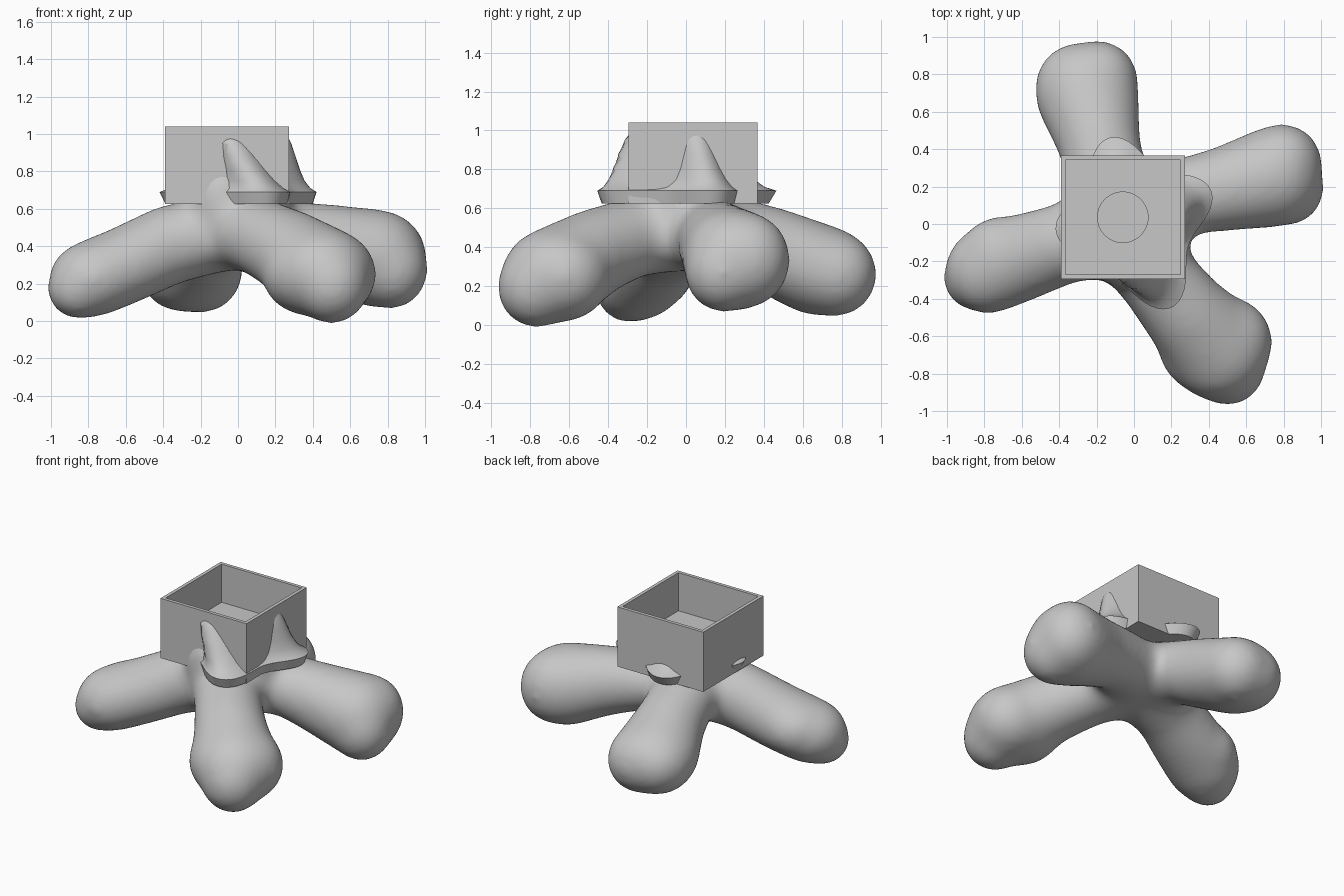
import bpy, bmesh, math
from mathutils import Vector, Matrix

cube = bpy.data.objects.get("Cube")
if cube:
    bpy.data.objects.remove(cube)

grey = bpy.data.materials.new("plain grey")
grey.use_nodes = True
grey.diffuse_color = (0.57, 0.57, 0.57, 1)
grey.node_tree.nodes["Principled BSDF"].inputs["Base Color"].default_value = (0.57, 0.57, 0.57, 1)


def add_object(name, bm):
    bmesh.ops.recalc_face_normals(bm, faces=bm.faces)
    mesh = bpy.data.meshes.new(name)
    bm.to_mesh(mesh)
    bm.free()
    mesh.materials.append(grey)
    obj = bpy.data.objects.new(name, mesh)
    bpy.context.scene.collection.objects.link(obj)
    return obj


def box(name, lo, hi):
    lo, hi = Vector(lo), Vector(hi)
    bm = bmesh.new()
    bmesh.ops.create_cube(bm, size=1, matrix=Matrix.Translation((lo + hi) / 2) @ Matrix.Diagonal((*(hi - lo), 1)))
    return add_object(name, bm)


def cut(obj, cutter):
    mod = obj.modifiers.new("cut", 'BOOLEAN')
    mod.operation = 'DIFFERENCE'
    mod.solver = 'EXACT'
    mod.object = cutter
    cutter.hide_render = True
    cutter.hide_viewport = True
    cutter.display_type = 'WIRE'


def smooth(obj, angle):
    bpy.ops.object.select_all(action='DESELECT')
    obj.select_set(True)
    bpy.context.view_layer.objects.active = obj
    bpy.ops.object.shade_smooth_by_angle(angle=math.radians(angle))


# Legged body: overlapping blobs along each leg, fused and smoothed
# Each station is x, y, z, horizontal radius, vertical radius
root = (-0.04, 0, 0.48, 0.27, 0.18)
legs = [
    [root, (-0.36, -0.1, 0.41, 0.2, 0.2), (-0.6, -0.18, 0.3, 0.22, 0.19), (-0.78, -0.25, 0.225, 0.22, 0.19)],
    [root, (0.12, -0.28, 0.45, 0.2, 0.19), (0.28, -0.48, 0.37, 0.22, 0.21), (0.45, -0.67, 0.26, 0.265, 0.23)],
    [root, (0.27, 0.15, 0.45, 0.19, 0.18), (0.5, 0.19, 0.4, 0.215, 0.21), (0.74, 0.25, 0.335, 0.255, 0.25)],
    [root, (-0.15, 0.26, 0.46, 0.2, 0.18), (-0.19, 0.45, 0.38, 0.21, 0.21), (-0.25, 0.69, 0.28, 0.265, 0.22)],
]
# Blunt feet and the shoulders that rise into the flare
extras = [
    (-0.72, -0.17, 0.27, 0.2, 0.17), (-0.85, -0.29, 0.17, 0.16, 0.15),
    (0.38, -0.65, 0.25, 0.24, 0.21), (0.5, -0.63, 0.25, 0.23, 0.22), (0.5, -0.77, 0.195, 0.19, 0.2),
    (0.79, 0.32, 0.335, 0.205, 0.23), (0.82, 0.19, 0.275, 0.185, 0.2),
    (-0.29, 0.73, 0.265, 0.23, 0.205), (-0.19, 0.77, 0.26, 0.2, 0.205),
    (-0.08, -0.15, 0.64, 0.17, 0.24), (0.11, -0.02, 0.64, 0.16, 0.24),
]
PAD = 0.018
bm = bmesh.new()


def blob(station):
    x, y, z, r, h = station
    bmesh.ops.create_icosphere(
        bm, subdivisions=3, radius=1,
        matrix=Matrix.Translation((x, y, z)) @ Matrix.Diagonal((r + PAD, r + PAD, h + PAD, 1)))


STEPS = 8
for leg in legs:
    for a, b in zip(leg, leg[1:]):
        for i in range(STEPS):
            t = i / STEPS
            blob([p + (q - p) * t for p, q in zip(a, b)])
    blob(leg[-1])
for station in extras:
    blob(station)
body = add_object("legged_body", bm)
mod = body.modifiers.new("fuse", 'REMESH')
mod.mode = 'VOXEL'
mod.voxel_size = 0.02
mod.use_smooth_shade = True
mod = body.modifiers.new("soften", 'SMOOTH')
mod.factor = 0.5
mod.iterations = 75

# Four-lobed flare with a rim, narrowing in a concave sweep
# Each lobe is direction, tip radius, twist toward the top, fade power
lobes = [(-66, 0.49, -34, 1), (24, 0.45, -10, 1), (106, 0.48, 0, 3), (184, 0.42, 0, 3)]
profile = [(0.625, 0.95), (0.69, 1), (0.71, 0.92), (0.75, 0.84), (0.81, 0.77),
           (0.88, 0.71), (0.95, 0.65), (1.02, 0.56)]
SIDES = 96
CORE = 0.3


def reach(angle, z, s):
    radius = CORE * s
    rise = max(0, z - 0.69) / 0.28
    for centre, tip, twist, power in lobes:
        d = (angle - centre - twist * rise + 180) % 360 - 180
        radius += (tip - CORE) * s ** power * math.exp(-(d / 25) ** 2)
    return radius


bm = bmesh.new()
rings = []
for z, s in profile:
    ring = []
    for i in range(SIDES):
        a = 360 * i / SIDES
        r = reach(a, z, s)
        ring.append(bm.verts.new((r * math.cos(math.radians(a)), r * math.sin(math.radians(a)), z)))
    rings.append(ring)
for low, high in zip(rings, rings[1:]):
    for i in range(SIDES):
        j = (i + 1) % SIDES
        bm.faces.new((low[i], low[j], high[j], high[i]))
bm.faces.new(rings[0][::-1])
bm.faces.new(rings[-1])
flare = add_object("lobed_flare", bm)
smooth(flare, 35)

# Square planter box: hollow with a round recess in the floor
planter = box("planter_box", (-0.39, -0.295, 0.625), (0.272, 0.367, 1.04))
hollow = box("box_hollow_cutter", (-0.366, -0.271, 0.775), (0.248, 0.343, 1.2))
bm = bmesh.new()
bmesh.ops.create_cone(bm, cap_ends=True, segments=48, radius1=0.135, radius2=0.135, depth=0.3,
                      matrix=Matrix.Translation((-0.06, 0.036, 0.86)))
recess = add_object("floor_recess_cutter", bm)
cut(planter, hollow)
cut(planter, recess)

# Keep the flare and body out of the box
room = box("box_room_cutter", (-0.385, -0.29, 0.63), (0.267, 0.362, 1.3))
cut(flare, room)
cut(body, room)
